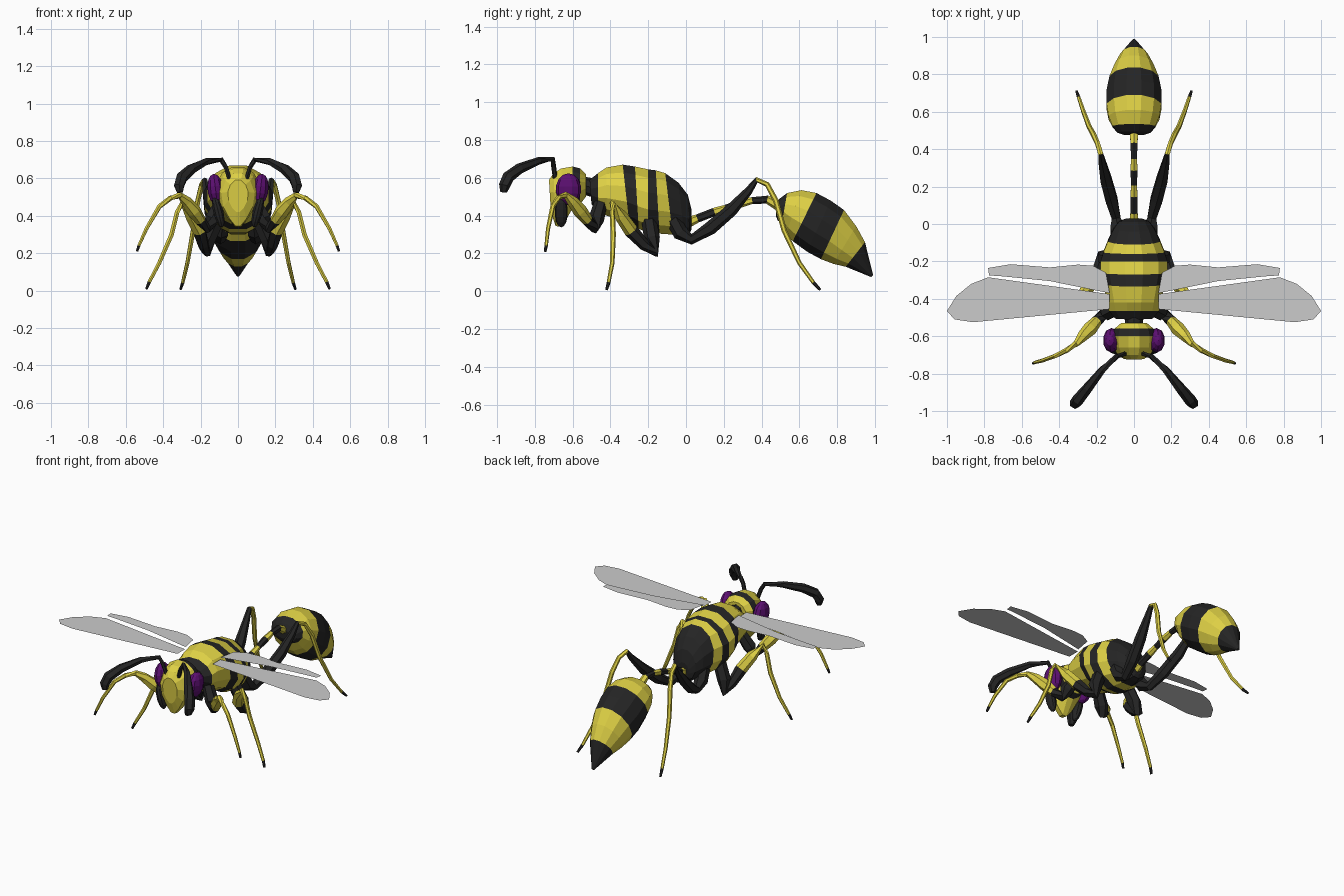
import bpy, bmesh, math
from mathutils import Vector, Matrix


def material(name, rgb):
    m = bpy.data.materials.new(name)
    m.diffuse_color = (*rgb, 1)
    return m


YELLOW, BLACK, PURPLE, GREY = 0, 1, 2, 3
MATS = [material("yellow", (0.74, 0.64, 0.06)), material("black", (0.018, 0.018, 0.018)),
        material("purple", (0.11, 0.005, 0.17)), material("wing grey", (0.6, 0.6, 0.6))]


def finish(name, bm, mirror=False, solid=True):
    if solid:
        bmesh.ops.recalc_face_normals(bm, faces=bm.faces)
    me = bpy.data.meshes.new(name)
    bm.to_mesh(me)
    bm.free()
    for m in MATS:
        me.materials.append(m)
    ob = bpy.data.objects.new(name, me)
    bpy.context.collection.objects.link(ob)
    if mirror:
        ob.modifiers.new("mirror", 'MIRROR').use_mirror_merge = False
    return ob


def loft(name, rings, mats, mirror=False):
    """Skin rings of points; mats gives the colour of each segment."""
    bm = bmesh.new()
    vs = [[bm.verts.new(p) for p in r] for r in rings]
    n = len(vs[0])
    for a, b, m in zip(vs, vs[1:], mats):
        for i in range(n):
            j = (i + 1) % n
            bm.faces.new((a[i], a[j], b[j], b[i])).material_index = m
    bm.faces.new(vs[0]).material_index = mats[0]
    bm.faces.new(vs[-1][::-1]).material_index = mats[-1]
    return finish(name, bm, mirror)


def section(top, bot, hw, taper=0.0, n=12):
    """Body cross-section between a top and a bottom (y, z) point."""
    t, b = Vector((0, *top)), Vector((0, *bot))
    c, h = (t + b) / 2, (t - b) / 2
    out = []
    for i in range(n):
        a = 2 * math.pi * (i + 0.5) / n
        ca, sa = math.cos(a), math.sin(a) / math.cos(math.pi / n)
        out.append(c + h * sa + Vector((hw * ca * (1 - taper * max(0, -sa)) * 1.03, 0, 0)))
    return out


def tube(name, path, mats, mirror=True, n=6):
    """Tapered tube through (x, y, z, radius) points."""
    pts = [Vector(p[:3]) for p in path]
    rings = []
    for i, p in enumerate(pts):
        t = Vector()
        if i:
            t += (p - pts[i - 1]).normalized()
        if i < len(pts) - 1:
            t += (pts[i + 1] - p).normalized()
        t.normalize()
        u = t.cross(Vector((1, 0, 0))).normalized()
        v = t.cross(u)
        rings.append([p + path[i][3] * (u * math.cos(2 * math.pi * k / n) + v * math.sin(2 * math.pi * k / n))
                      for k in range(n)])
    return loft(name, rings, mats, mirror)


def ellipsoid(name, centre, radii, mat, tilt=0.0):
    bm = bmesh.new()
    M = Matrix.Translation(centre) @ Matrix.Rotation(tilt, 4, 'Y') @ Matrix.Diagonal((*radii, 1))
    bmesh.ops.create_uvsphere(bm, u_segments=10, v_segments=7, radius=1, matrix=M)
    for f in bm.faces:
        f.material_index = mat
    return finish(name, bm, True)


def wing(name, outline, z):
    bm = bmesh.new()
    f = bm.faces.new([bm.verts.new((x, y, z)) for x, y in outline])
    f.material_index = GREY
    f.normal_update()
    if f.normal.z < 0:
        f.normal_flip()
    return finish(name, bm, True, False)


Y, B = YELLOW, BLACK

# Striped thorax
loft("thorax", [section(*r) for r in [
    ((-.51, .59), (-.50, .46), .10), ((-.465, .625), (-.465, .42), .135),
    ((-.42, .655), (-.42, .40), .145), ((-.335, .67), (-.30, .36), .165),
    ((-.27, .66), (-.25, .33), .18), ((-.20, .645), (-.20, .31), .18),
    ((-.16, .64), (-.14, .305), .165), ((-.11, .625), (-.07, .30), .14),
    ((-.04, .575), (-.01, .30), .11), ((.01, .51), (.02, .31), .08),
    ((.03, .43), (.03, .33), .04)]], [B, Y, Y, B, Y, B, Y, B, B, B])

# Striped abdomen with pointed tip
loft("abdomen", [section(*r) for r in [
    ((.475, .46), (.475, .40), .05), ((.495, .49), (.485, .375), .09),
    ((.535, .52), (.507, .36), .115), ((.61, .535), (.53, .305), .137),
    ((.69, .52), (.565, .265), .147), ((.765, .48), (.64, .21), .147),
    ((.836, .43), (.714, .17), .132), ((.90, .345), (.78, .145), .105),
    ((.947, .26), (.845, .13), .075), ((.99, .085), (.98, .075), .008)]],
    [B, B, Y, Y, B, B, Y, Y, B])

# Thin banded waist
tube("waist", [(0, .0, .36, .03), (0, .06, .385, .022), (0, .15, .42, .022), (0, .21, .44, .018),
               (0, .29, .465, .022), (0, .35, .48, .018), (0, .43, .485, .022), (0, .49, .45, .025)],
     [Y, B, Y, B, Y, B, Y], mirror=False)

# Head, neck, eyes and jaws
loft("head", [section(*r) for r in [
    ((-.53, .62), (-.53, .50), .07), ((-.56, .65), (-.56, .46), .105, .2),
    ((-.60, .66), (-.60, .44), .115, .3), ((-.66, .65), (-.655, .34), .11, .5),
    ((-.70, .625), (-.69, .345), .09, .45), ((-.725, .59), (-.715, .42), .055, .3)]],
    [Y, B, Y, Y, Y])
tube("neck", [(0, -.56, .565, .045), (0, -.48, .545, .05)], [B], mirror=False, n=8)
ellipsoid("eye", (.12, -.622, .54), (.045, .067, .085), PURPLE, .12)
ellipsoid("jaw", (.105, -.66, .42), (.028, .035, .085), BLACK, .25)

# Clubbed antennae
tube("antenna", [(.04, -.69, .58, .012), (.065, -.70, .66, .013), (.09, -.705, .70, .014),
                 (.17, -.78, .69, .02), (.25, -.88, .65, .028), (.30, -.94, .605, .032),
                 (.315, -.96, .56, .03), (.31, -.965, .525, .018)], [B] * 7)

# Wings
wing("front_wing", [(.13, -.375), (.78, -.285), (.87, -.32), (.95, -.385), (1, -.465), (.96, -.51),
                    (.86, -.525), (.6, -.5), (.13, -.455)], .617)
wing("rear_wing", [(.13, -.37), (.45, -.305), (.7, -.28), (.775, -.275), (.78, -.235), (.66, -.215),
                   (.45, -.232), (.3, -.217), (.22, -.223), (.15, -.26)], .63)

# Legs: thick upper part, thin shin, black tip
tube("front_leg", [(.09, -.45, .47, .035), (.14, -.475, .38, .042), (.165, -.485, .335, .03),
                   (.20, -.52, .375, .03), (.235, -.56, .425, .038), (.275, -.60, .475, .03),
                   (.31, -.64, .51, .018), (.36, -.675, .495, .014), (.42, -.705, .45, .013),
                   (.49, -.73, .33, .011), (.53, -.74, .24, .009), (.54, -.745, .21, .007)],
     [B, B, B, Y, Y, Y, Y, Y, Y, Y, B])
tube("middle_leg", [(.10, -.20, .40, .04), (.155, -.18, .28, .042), (.17, -.165, .205, .028),
                    (.185, -.22, .245, .03), (.205, -.29, .32, .038), (.25, -.345, .40, .034),
                    (.30, -.39, .465, .016), (.325, -.39, .42, .014), (.355, -.385, .30, .014),
                    (.42, -.39, .15, .012), (.475, -.41, .045, .01), (.49, -.42, .008, .007)],
     [B, B, B, B, Y, Y, Y, Y, Y, Y, B])
tube("rear_leg", [(.08, -.08, .40, .04), (.09, -.03, .31, .042), (.095, .03, .275, .028),
                  (.12, .13, .335, .036), (.15, .24, .43, .034), (.17, .33, .53, .022),
                  (.178, .375, .59, .015), (.195, .43, .565, .014), (.215, .475, .48, .015),
                  (.24, .52, .32, .014), (.27, .60, .15, .012), (.295, .675, .045, .01),
                  (.307, .71, .008, .007)],
     [B, B, B, B, B, B, Y, Y, Y, Y, Y, B])
